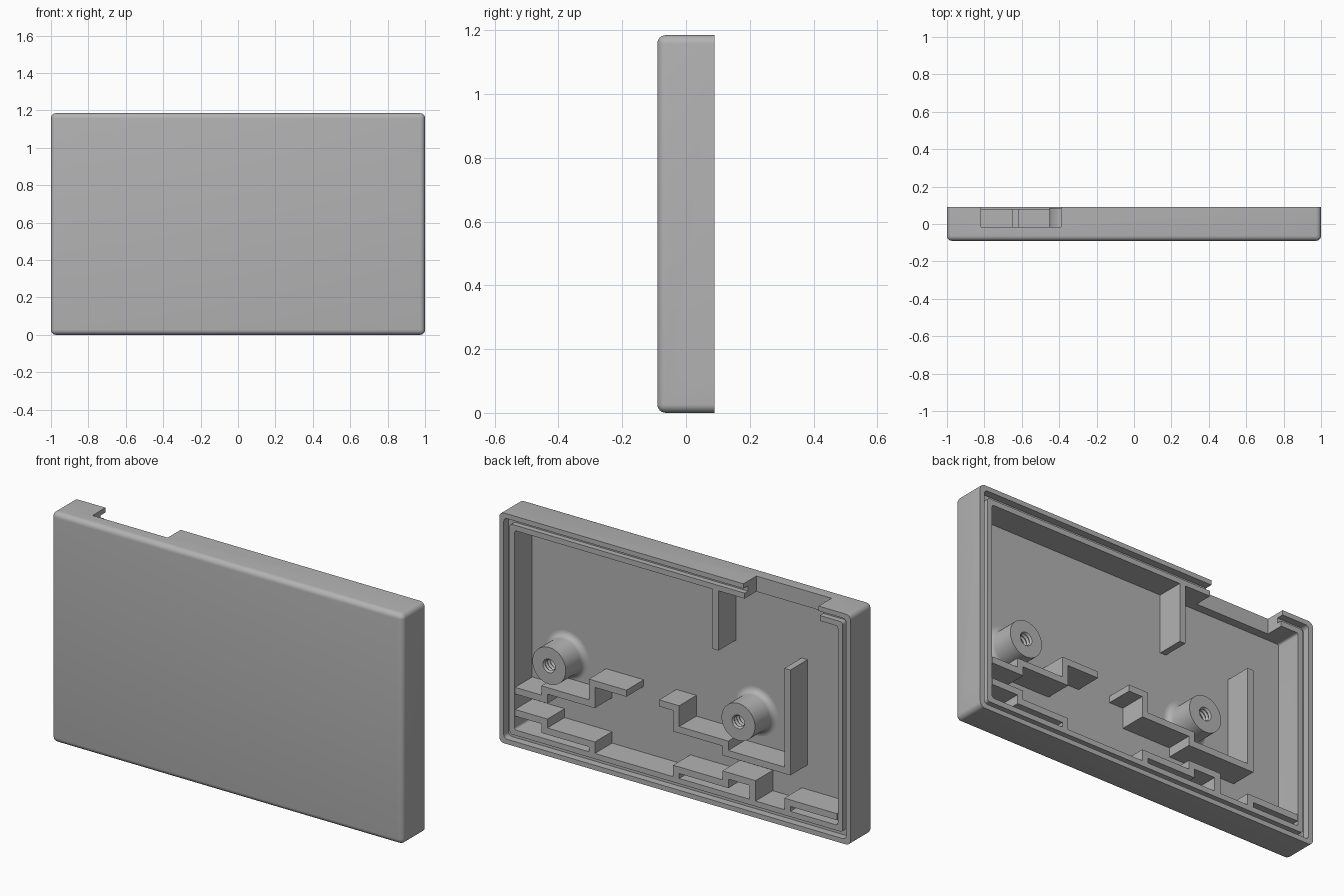
import bpy, bmesh, math
from mathutils import Vector

old = bpy.data.objects.get("Cube")
if old:
    bpy.data.objects.remove(old, do_unlink=True)

# One plain grey plastic
GREY = (0.45, 0.45, 0.45, 1)
plastic = bpy.data.materials.new("grey plastic")
plastic.use_nodes = True
plastic.diffuse_color = GREY
plastic.node_tree.nodes["Principled BSDF"].inputs["Base Color"].default_value = GREY

# Main dimensions
W, H, RIM = 1.0, 1.185, 0.09      # half width, height, rim depth
FLOOR, RIB_TOP = -0.06, 0.08      # inner floor, top of ribs
T = 0.034                         # rib thickness
HOLE_Z = 0.225                    # cable hole height


def finish(name, bm):
    bmesh.ops.recalc_face_normals(bm, faces=bm.faces)
    mesh = bpy.data.meshes.new(name)
    bm.to_mesh(mesh)
    bm.free()
    mesh.materials.append(plastic)
    ob = bpy.data.objects.new(name, mesh)
    bpy.context.collection.objects.link(ob)
    return ob


def add_box(bm, x0, x1, y0, y1, z0, z1):
    verts = bmesh.ops.create_cube(bm, size=1)["verts"]
    for v in verts:
        v.co = Vector(((x0 + x1) / 2 + v.co.x * (x1 - x0),
                       (y0 + y1) / 2 + v.co.y * (y1 - y0),
                       (z0 + z1) / 2 + v.co.z * (z1 - z0)))


def slab(name, inset, y0, y1, radius, round_front=False):
    """Rounded rectangle following the outline of the case, inset from it."""
    bm = bmesh.new()
    add_box(bm, -W + inset, W - inset, y0, y1, inset, H - inset)
    edges = []
    for e in bm.edges:
        a, b = (v.co for v in e.verts)
        along_y = abs(a.y - b.y) > 1e-4
        if along_y or (round_front and a.y < y0 + 1e-4):
            edges.append(e)
    bmesh.ops.bevel(bm, geom=edges, offset=radius, segments=6,
                    profile=0.5, affect='EDGES')
    return finish(name, bm)


def cut(target, cutter):
    cutter.hide_render = True
    mod = target.modifiers.new("cut", 'BOOLEAN')
    mod.operation = 'DIFFERENCE'
    mod.solver = 'EXACT'
    mod.object = cutter
    bpy.context.view_layer.objects.active = target
    bpy.ops.object.modifier_apply(modifier=mod.name)
    bpy.data.objects.remove(cutter, do_unlink=True)


def smooth(ob):
    bpy.ops.object.select_all(action='DESELECT')
    ob.select_set(True)
    bpy.context.view_layer.objects.active = ob
    bpy.ops.object.shade_smooth_by_angle(angle=math.radians(35))


# Case shell with hollow inside
shell = slab("case_shell", 0, -RIM, RIM, 0.027, round_front=True)
cut(shell, slab("cavity", 0.08, FLOOR, 0.3, 0.012))

# Groove around the rim, leaving a slightly lower inner ridge
groove = slab("groove", 0.025, 0.052, 0.3, 0.02)
cut(groove, slab("groove_core", 0.052, 0, 0.4, 0.015))
cut(shell, groove)
cut(shell, slab("ridge_trim", 0.04, RIB_TOP, 0.3, 0.015))

# Connector notch in the top wall
bm = bmesh.new()
add_box(bm, -0.818, -0.39, -0.015, 0.3, H - 0.15, H + 0.1)
cut(shell, finish("notch", bm))

# Round cable holes in both end walls
for side in (-1, 1):
    bm = bmesh.new()
    bmesh.ops.create_cone(bm, cap_ends=True, segments=64, radius1=0.112,
                          radius2=0.112, depth=0.2)
    for v in bm.verts:
        v.co = Vector((side * W + v.co.z, RIM + v.co.y, HOLE_Z + v.co.x))
    cut(shell, finish("cable_hole", bm))
smooth(shell)


# Standing ribs that follow a path of (x, z) points
def rib(name, path):
    bm = bmesh.new()
    h = T / 2
    for (xa, za), (xb, zb) in zip(path, path[1:]):
        add_box(bm, min(xa, xb) - h, max(xa, xb) + h, FLOOR - 0.01, RIB_TOP,
                min(za, zb) - h, max(za, zb) + h)
    return finish(name, bm)


NEAR_UP, NEAR_LOW = 0.282, 0.168   # narrow part of the cable channel
FAR_UP, FAR_LOW = 0.33, 0.122      # wide part of the cable channel
SHELF, BASE = 0.437, 0.075

rib("left_upper_rail", [(0.9, NEAR_UP), (0.75, NEAR_UP), (0.75, FAR_UP),
                        (0.48, FAR_UP), (0.48, SHELF), (0.3, SHELF)])
rib("left_lower_rail", [(0.9, NEAR_LOW), (0.75, NEAR_LOW), (0.75, FAR_LOW),
                        (0.48, FAR_LOW), (0.48, BASE)])
rib("right_upper_rail", [(0.08, SHELF), (0, SHELF), (0, FAR_UP),
                         (-0.28, FAR_UP), (-0.28, NEAR_UP),
                         (-0.633, NEAR_UP), (-0.633, 0.79)])
rib("right_lower_rail", [(0, BASE), (0, FAR_LOW), (-0.28, FAR_LOW),
                         (-0.28, NEAR_LOW), (-0.435, NEAR_LOW),
                         (-0.435, BASE)])
rib("end_lower_rail", [(-0.633, BASE), (-0.633, FAR_LOW), (-0.9, FAR_LOW)])
rib("top_rib", [(-0.225, H - 0.075), (-0.225, 0.815)])


# Screw posts: lathed, with a base fillet and a threaded hole
def screw_post(name, x, z):
    radius, bore, fillet, top = 0.095, 0.035, 0.03, 0.085
    profile = []
    for i in range(7):
        a = math.radians(15 * i)
        profile.append((radius + fillet * (1 - math.sin(a)),
                        FLOOR + fillet * (1 - math.cos(a))))
    profile.append((radius, top))
    for i in range(12):
        profile.append((bore - 0.007 * (i % 2), top - 0.01 * i))
    profile.append((0, top - 0.115))
    bm = bmesh.new()
    verts = [bm.verts.new((x + r, y, z)) for r, y in profile]
    edges = [bm.edges.new(pair) for pair in zip(verts, verts[1:])]
    bmesh.ops.spin(bm, geom=verts + edges, cent=(x, 0, z), axis=(0, 1, 0),
                   angle=math.tau, steps=48)
    bmesh.ops.remove_doubles(bm, verts=bm.verts, dist=0.0005)
    smooth(finish(name, bm))


screw_post("left_screw_post", 0.72, 0.464)
screw_post("right_screw_post", -0.357, 0.464)
